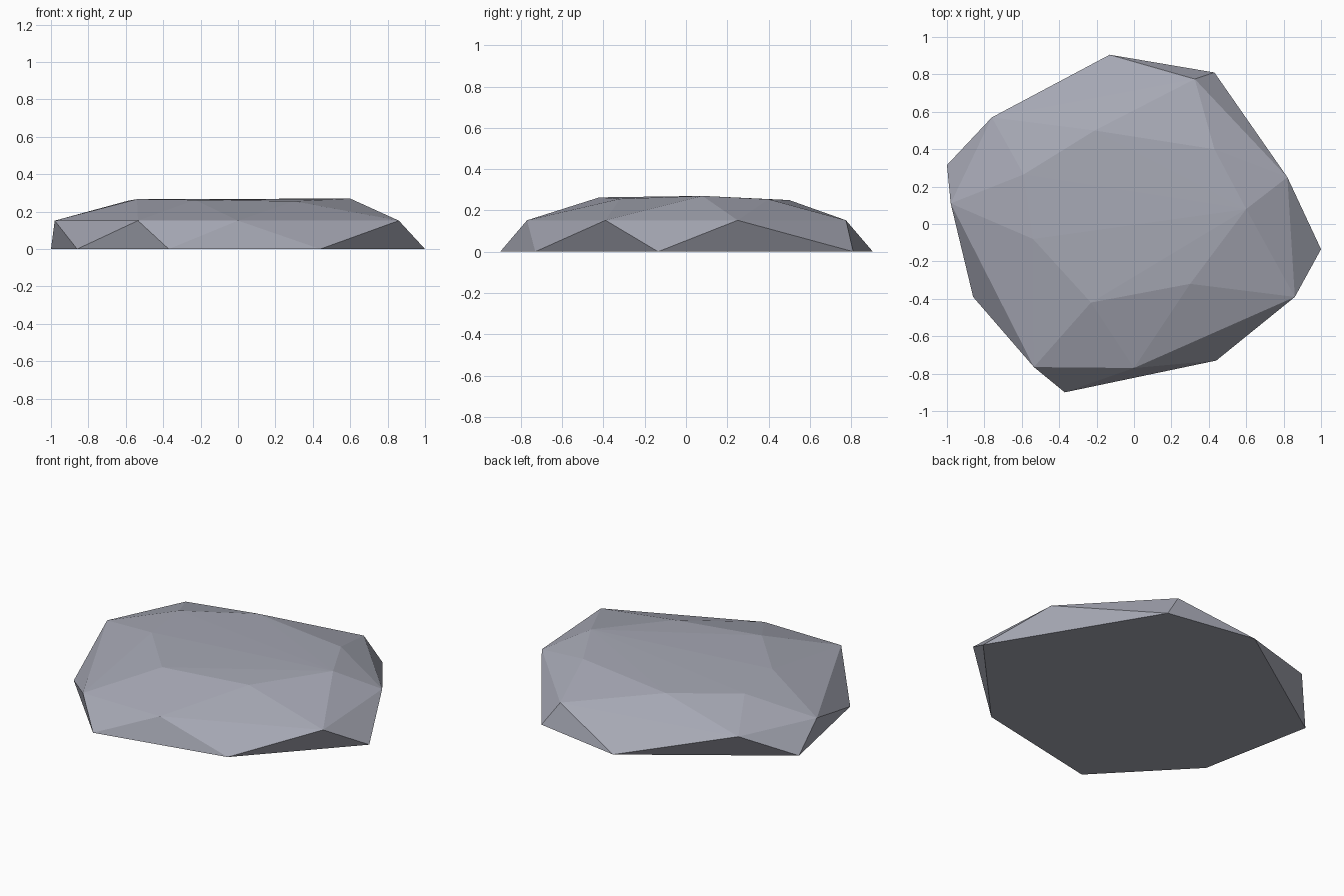
import bpy
import bmesh

if "Cube" in bpy.data.objects:
    bpy.data.objects.remove(bpy.data.objects["Cube"])

# Outlines of the stone, counter-clockwise from the right
base = [(1.0, -0.135, 0), (0.43, 0.81, 0), (-0.13, 0.905, 0), (-1.0, 0.315, 0),
        (-0.86, -0.39, 0), (-0.37, -0.90, 0), (0.44, -0.73, 0)]
shoulder = [(0.86, -0.39, 0.152), (0.82, 0.25, 0.152), (0.325, 0.775, 0.152),
            (-0.76, 0.57, 0.152), (-0.98, 0.11, 0.152), (-0.535, -0.765, 0.152),
            (0.0, -0.77, 0.152)]
crown = [(0.6, 0.08, 0.27), (0.43, 0.40, 0.254), (-0.21, 0.50, 0.25),
         (-0.59, 0.265, 0.258), (-0.54, -0.08, 0.267), (-0.23, -0.42, 0.263),
         (0.30, -0.32, 0.256)]

bm = bmesh.new()
b, m, t = ([bm.verts.new(p) for p in ring] for ring in (base, shoulder, crown))
n = len(base)

# Zigzag bands of triangles between the outlines
for i in range(n):
    j = (i + 1) % n
    bm.faces.new((b[i - 1], b[i], m[i]))
    bm.faces.new((m[i], b[i], m[j]))
    bm.faces.new((m[i], m[j], t[i]))
    bm.faces.new((t[i], m[j], t[j]))

# Faceted top and flat underside
for i in range(1, n - 1):
    bm.faces.new((t[0], t[i], t[i + 1]))
bm.faces.new(b[::-1])
bmesh.ops.recalc_face_normals(bm, faces=bm.faces[:])

mesh = bpy.data.meshes.new("flat_stone")
bm.to_mesh(mesh)
bm.free()

stone_grey = bpy.data.materials.new("stone grey")
stone_grey.diffuse_color = (0.38, 0.39, 0.455, 1)
stone_grey.use_nodes = True
stone_grey.node_tree.nodes["Principled BSDF"].inputs["Base Color"].default_value = stone_grey.diffuse_color
mesh.materials.append(stone_grey)

stone = bpy.data.objects.new("flat_stone", mesh)
bpy.context.collection.objects.link(stone)
